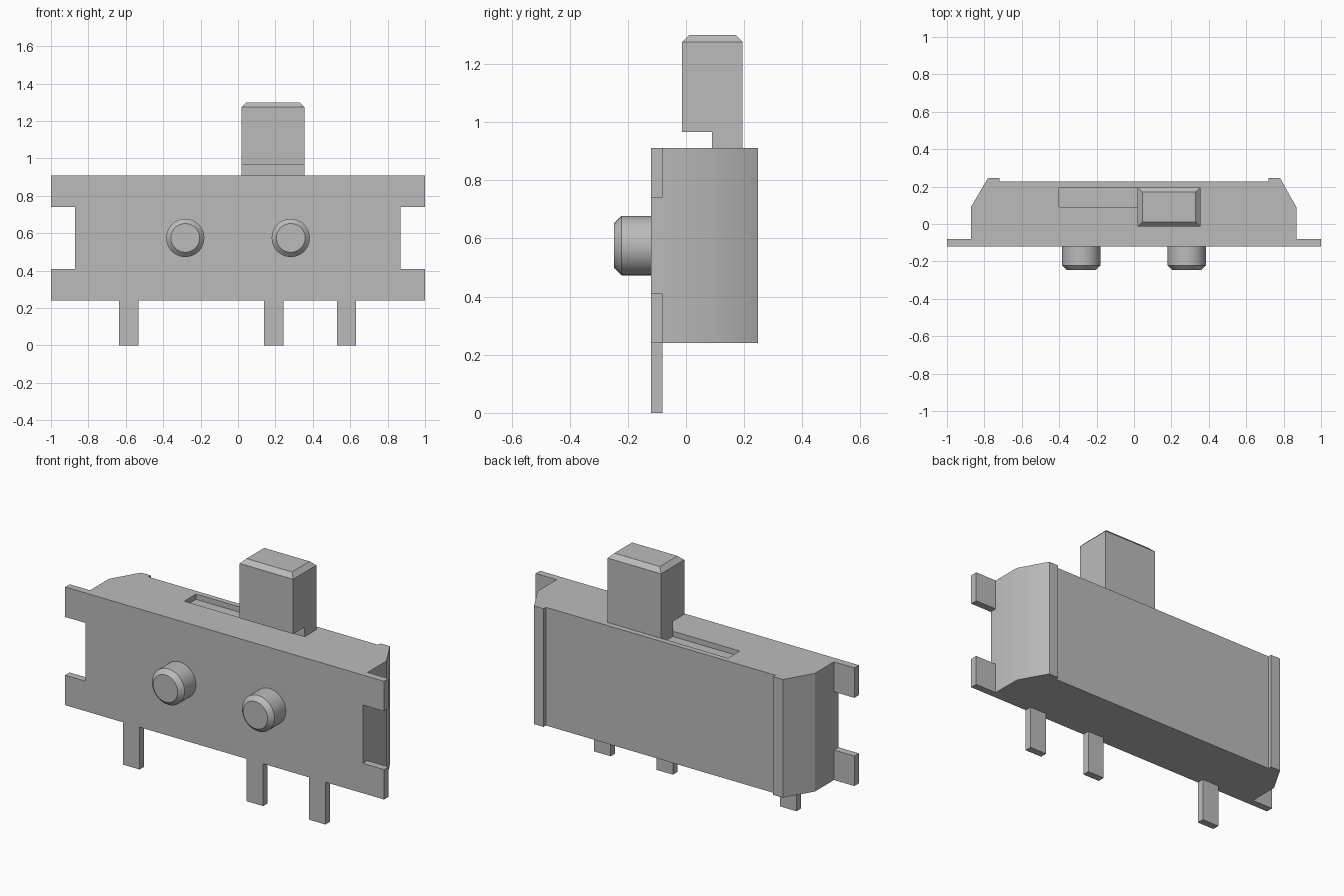
import bpy
import bmesh
from math import radians
from mathutils import Matrix, Vector

old = bpy.data.objects.get("Cube")
if old:
    bpy.data.objects.remove(old, do_unlink=True)

grey = bpy.data.materials.new("plain grey")
grey.use_nodes = True
grey.diffuse_color = (0.5, 0.5, 0.5, 1)
grey.node_tree.nodes["Principled BSDF"].inputs["Base Color"].default_value = (0.5, 0.5, 0.5, 1)

BOTTOM, TOP = 0.24, 0.91
FRONT, SHEET = -0.12, -0.08


def finish(name, bm):
    bmesh.ops.recalc_face_normals(bm, faces=bm.faces)
    mesh = bpy.data.meshes.new(name)
    bm.to_mesh(mesh)
    bm.free()
    mesh.materials.append(grey)
    obj = bpy.data.objects.new(name, mesh)
    bpy.context.collection.objects.link(obj)
    return obj


def prism(points, push):
    """Extrude a closed outline along a vector."""
    bm = bmesh.new()
    face = bm.faces.new([bm.verts.new(p) for p in points])
    out = bmesh.ops.extrude_face_region(bm, geom=[face])
    moved = [v for v in out["geom"] if isinstance(v, bmesh.types.BMVert)]
    bmesh.ops.translate(bm, verts=moved, vec=Vector(push))
    return bm


def box(name, x0, x1, y0, y1, z0, z1):
    base = [(x0, y0, z0), (x1, y0, z0), (x1, y1, z0), (x0, y1, z0)]
    return finish(name, prism(base, (0, 0, z1 - z0)))


def chamfer(bm, edges, size):
    bmesh.ops.bevel(bm, geom=edges, offset=size, segments=1, affect='EDGES')


def smooth(obj):
    bpy.ops.object.select_all(action='DESELECT')
    obj.select_set(True)
    bpy.context.view_layer.objects.active = obj
    bpy.ops.object.shade_smooth_by_angle(angle=radians(30))


# Housing with angled ends and two rear ridges
left_end = [(0.868, FRONT), (0.868, 0.09), (0.78, 0.247), (0.72, 0.247), (0.72, 0.226)]
right_end = [(-0.72, 0.226), (-0.72, 0.247), (-0.78, 0.247), (-0.872, 0.09), (-0.872, FRONT)]
housing = finish("housing", prism([(x, y, BOTTOM) for x, y in left_end + right_end],
                                  (0, 0, TOP - BOTTOM)))

# Slot in the top for the slider to travel along
cutter = box("slot_cutter", -0.4, 0.35, 0.09, 0.195, TOP - 0.03, TOP + 0.1)
cutter.hide_render = True
cut = housing.modifiers.new("slot", 'BOOLEAN')
cut.operation = 'DIFFERENCE'
cut.solver = 'EXACT'
cut.object = cutter
bpy.ops.object.select_all(action='DESELECT')
housing.select_set(True)
bpy.context.view_layer.objects.active = housing
bpy.ops.object.modifier_apply(modifier=cut.name)
bpy.data.objects.remove(cutter, do_unlink=True)
smooth(housing)

# Four mounting tabs at the corners of the front sheet
for level, z0, z1 in (("lower", BOTTOM, 0.41), ("upper", 0.74, TOP)):
    box(f"{level}_left_tab", 0.868, 1, FRONT, SHEET, z0, z1)
    box(f"{level}_right_tab", -1, -0.872, FRONT, SHEET, z0, z1)

# Three contact pins
for name, x in (("right", -0.585), ("middle", 0.19), ("left", 0.58)):
    box(f"{name}_pin", x - 0.052, x + 0.052, FRONT, SHEET, 0, BOTTOM)

# Slider: a block on a narrower rear neck, chamfered around the top
profile = [(0.09, TOP - 0.03), (0.195, TOP - 0.03), (0.195, 1.3),
           (-0.013, 1.3), (-0.013, 0.965), (0.09, 0.965)]
bm = prism([(0.02, y, z) for y, z in profile], (0.335, 0, 0))
chamfer(bm, [e for e in bm.edges if all(v.co.z > 1.29 for v in e.verts)], 0.025)
finish("slider", bm)

# Two round locating pegs on the front
for name, x in (("right", -0.282), ("left", 0.282)):
    bm = bmesh.new()
    place = Matrix.Translation((x, -0.1835, 0.575)) @ Matrix.Rotation(radians(90), 4, 'X')
    bmesh.ops.create_cone(bm, cap_ends=True, segments=48, radius1=0.102, radius2=0.102,
                          depth=0.127, matrix=place)
    chamfer(bm, [e for e in bm.edges if all(v.co.y < -0.2 for v in e.verts)], 0.025)
    smooth(finish(f"{name}_peg", bm))
